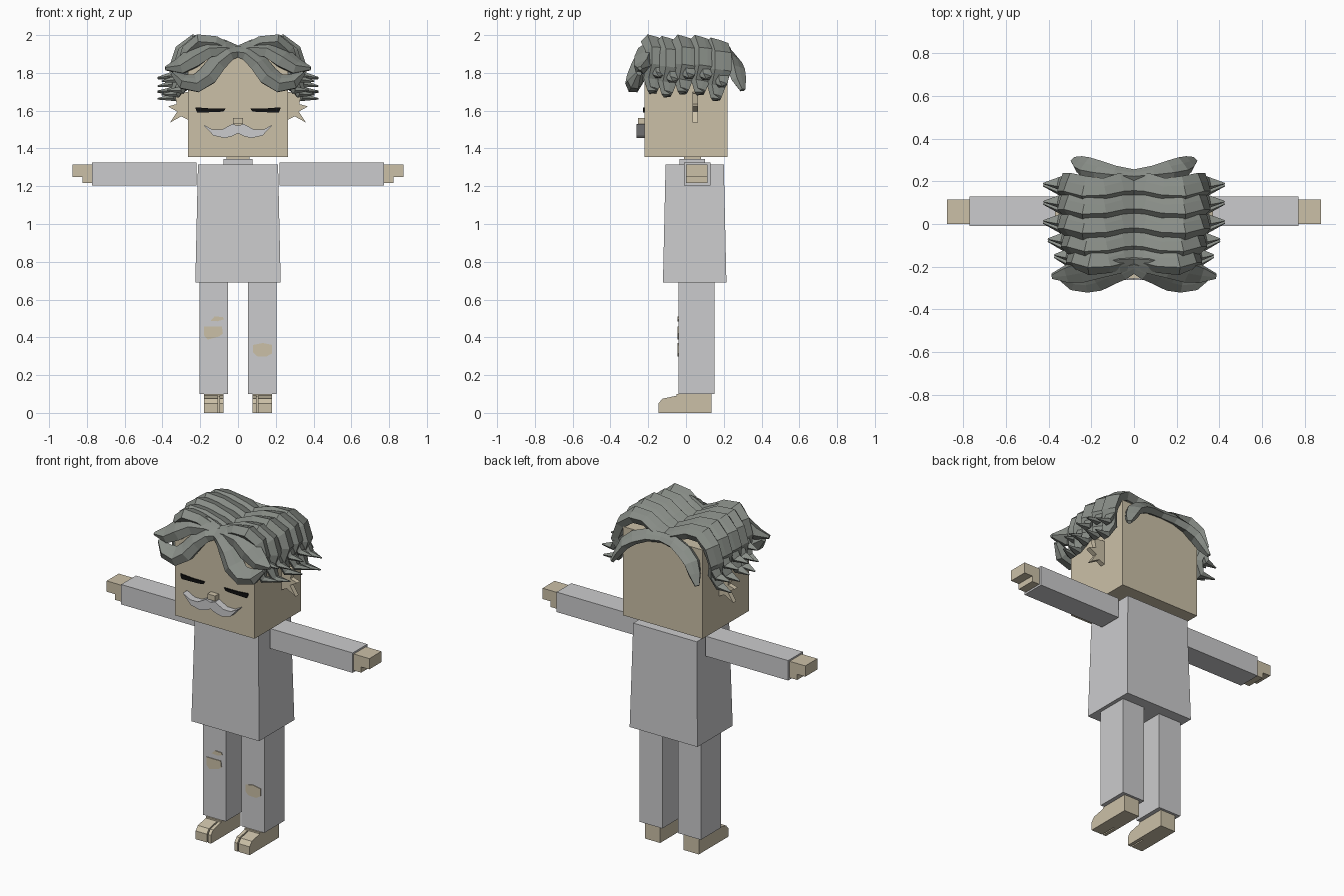
import bpy
import bmesh
from mathutils import Vector

default_cube = bpy.data.objects.get("Cube")
if default_cube:
    bpy.data.objects.remove(default_cube, do_unlink=True)


def make_material(name, colour):
    material = bpy.data.materials.new(name)
    material.use_nodes = True
    material.diffuse_color = (*colour, 1)
    shader = next(n for n in material.node_tree.nodes if n.type == "BSDF_PRINCIPLED")
    shader.inputs["Base Color"].default_value = (*colour, 1)
    shader.inputs["Roughness"].default_value = 0.9
    return material


skin = make_material("skin", (0.6, 0.53, 0.39))
cloth = make_material("pale_grey_cloth", (0.6, 0.6, 0.61))
hair = make_material("dark_grey_hair", (0.25, 0.27, 0.245))
black = make_material("black", (0.005, 0.005, 0.005))


def finish(name, bm, material):
    bmesh.ops.recalc_face_normals(bm, faces=bm.faces)
    mesh = bpy.data.meshes.new(name)
    bm.to_mesh(mesh)
    bm.free()
    mesh.materials.append(material)
    obj = bpy.data.objects.new(name, mesh)
    bpy.context.collection.objects.link(obj)
    return obj


def loft(name, rings, material):
    """Skin a list of equal rings of points and cap both ends."""
    bm = bmesh.new()
    loops = [[bm.verts.new(p) for p in ring] for ring in rings]
    for a, b in zip(loops, loops[1:]):
        for i in range(len(a)):
            j = (i + 1) % len(a)
            bm.faces.new((a[i], a[j], b[j], b[i]))
    bm.faces.new(loops[0])
    bm.faces.new(loops[-1])
    return finish(name, bm, material)


def box(name, x, y, z, material, flare=0):
    """Box from ranges; flare widens the bottom."""
    rings = []
    for height, f in ((z[0], flare), (z[1], 0)):
        x0, x1, y0, y1 = x[0] - f, x[1] + f, y[0] - f, y[1] + f
        rings.append([(x0, y0, height), (x1, y0, height), (x1, y1, height), (x0, y1, height)])
    return loft(name, rings, material)


def front_prism(name, outline, y, material, side=1):
    """Extrude an x-z outline along y."""
    return loft(name, [[(side * px, d, pz) for px, pz in outline] for d in y], material)


def side_prism(name, outline, x, material):
    """Extrude a y-z outline along x."""
    return loft(name, [[(d, py, pz) for py, pz in outline] for d in x], material)


def span(side, a, b):
    return sorted((side * a, side * b))


def lock(name, path, side, hint):
    """Ridged, faceted lock of hair; path items are (x, y, z, width, thickness)."""
    points = [Vector(p[:3]) for p in path]
    rings = []
    for i, (_, _, _, w, t) in enumerate(path):
        tangent = (points[min(i + 1, len(points) - 1)] - points[max(i - 1, 0)]).normalized()
        across = Vector(hint)
        across = (across - tangent * across.dot(tangent)).normalized()
        out = tangent.cross(across)
        section = ((-0.5, 0), (-0.22, 1), (0.15, 0.6), (0.5, 0.1), (0.3, -1), (-0.3, -1))
        ring = [points[i] + across * (u * w) + out * (v * t) for u, v in section]
        rings.append([(side * p.x, p.y, p.z) for p in ring])
    return loft(name, rings, hair)


# Head, neck and body
box("head", (-0.265, 0.265), (-0.22, 0.22), (1.355, 1.89), skin)
box("neck", (-0.06, 0.06), (-0.01, 0.08), (1.3, 1.36), skin)
box("collar", (-0.077, 0.077), (-0.035, 0.1), (1.31, 1.343), cloth)
box("torso", (-0.212, 0.212), (-0.108, 0.2), (0.69, 1.315), cloth, flare=0.014)

# Moustache and nose
half = [(0.03, 1.53), (0.085, 1.5), (0.135, 1.5), (0.185, 1.527),
        (0.13, 1.468), (0.07, 1.455), (0.03, 1.465)]
moustache = [(0, 1.52)] + half + [(0, 1.48)] + [(-x, z) for x, z in reversed(half)]
front_prism("moustache", moustache, (-0.262, -0.219), cloth)
box("nose", (-0.026, 0.026), (-0.255, -0.219), (1.53, 1.562), skin)

for side, label in ((1, "left"), (-1, "right")):
    # Closed eye with ragged lashes
    front_prism(label + "_eye", [(0.065, 1.612), (0.075, 1.597), (0.1, 1.593), (0.215, 1.59),
                                 (0.222, 1.602), (0.226, 1.618), (0.15, 1.612)],
                (-0.228, -0.219), black, side)
    # Jagged ear
    front_prism(label + "_ear", [(0.26, 1.55), (0.3, 1.57), (0.36, 1.537), (0.322, 1.595),
                                 (0.37, 1.622), (0.325, 1.635), (0.335, 1.69), (0.26, 1.7)],
                (0.035, 0.064), skin, side)
    # Sleeve, hand and thumb
    box(label + "_sleeve", span(side, 0.22, 0.772), (-0.01, 0.13), (1.205, 1.325), cloth)
    box(label + "_hand", span(side, 0.765, 0.876), (0, 0.115), (1.25, 1.315), skin)
    box(label + "_fingers", span(side, 0.765, 0.822), (0, 0.115), (1.216, 1.252), skin)
    # Trouser leg
    box(label + "_trouser_leg", span(side, 0.053, 0.204), (-0.04, 0.15), (0.1, 0.695), cloth)
    # Foot with a separate big toe
    box(label + "_heel", span(side, 0.078, 0.18), (-0.05, 0.135), (0, 0.1), skin)
    toe = [(-0.04, 0), (-0.146, 0), (-0.146, 0.05), (-0.125, 0.075), (-0.04, 0.093)]
    side_prism(label + "_big_toe", toe, span(side, 0.078, 0.098), skin)
    side_prism(label + "_toes", toe, span(side, 0.106, 0.18), skin)

# Skin showing through torn knees
plate = (-0.044, -0.039)
front_prism("right_knee_tear", [(-0.18, 0.457), (-0.085, 0.457), (-0.08, 0.42), (-0.1, 0.405),
                                (-0.16, 0.388), (-0.18, 0.41)], plate, skin)
front_prism("right_small_tear", [(-0.145, 0.488), (-0.125, 0.51), (-0.08, 0.508),
                                 (-0.075, 0.495), (-0.11, 0.485)], plate, skin)
front_prism("left_knee_tear", [(0.08, 0.36), (0.13, 0.37), (0.18, 0.36), (0.18, 0.315),
                               (0.15, 0.298), (0.1, 0.3), (0.08, 0.32)], plate, skin)

# Wavy strands falling from the parting: x, z, width, thickness
strand = [(-0.01, 1.895, 0.1, 0.03), (0.06, 1.925, 0.12, 0.03), (0.14, 1.955, 0.11, 0.035),
          (0.23, 1.96, 0.13, 0.038), (0.3, 1.91, 0.12, 0.035), (0.33, 1.83, 0.12, 0.03),
          (0.31, 1.75, 0.1, 0.03), (0.34, 1.69, 0.06, 0.022), (0.425, 1.685, 0.008, 0.004)]
prong = [(0.32, 1.82, 0.08, 0.02), (0.35, 1.765, 0.06, 0.02), (0.425, 1.755, 0.006, 0.004)]
# Each row: y, drop of the tip, reach in x
rows = [(0.17, -0.025, 1.0), (0.085, 0.015, 1.0), (-0.005, 0.02, 1.0),
        (-0.09, 0.0, 0.95), (-0.165, 0.025, 0.88)]
fringe = [(-0.01, -0.2, 1.915, 0.06, 0.02), (0.05, -0.225, 1.905, 0.09, 0.03),
          (0.11, -0.245, 1.85, 0.11, 0.035), (0.16, -0.265, 1.785, 0.12, 0.04),
          (0.22, -0.275, 1.745, 0.11, 0.04), (0.29, -0.27, 1.755, 0.09, 0.035),
          (0.345, -0.25, 1.8, 0.03, 0.015)]
crest = [(-0.01, -0.18, 1.915, 0.06, 0.02), (0.07, -0.195, 1.935, 0.1, 0.03),
         (0.16, -0.21, 1.93, 0.12, 0.035), (0.24, -0.225, 1.88, 0.13, 0.04),
         (0.31, -0.235, 1.835, 0.1, 0.035), (0.385, -0.245, 1.825, 0.02, 0.012)]
nape = [(-0.01, 0.225, 1.9, 0.06, 0.025), (0.09, 0.235, 1.895, 0.08, 0.03),
        (0.17, 0.25, 1.865, 0.1, 0.03), (0.225, 0.265, 1.82, 0.1, 0.03),
        (0.255, 0.28, 1.765, 0.08, 0.025), (0.285, 0.3, 1.71, 0.03, 0.012)]

for side, label in ((1, "left"), (-1, "right")):
    for n, (y, lift, reach) in enumerate(rows):
        path = []
        for i, (x, z, w, t) in enumerate(strand):
            wave = 0.01 * (-1) ** (i // 2)
            path.append((x * reach, y + wave, z + lift * i / len(strand), w, t))
        lock(f"{label}_hair_strand_{n}", path, side, (0, 1, 0))
        path = [(x * reach, y + 0.02, z + lift, w, t) for x, z, w, t in prong]
        lock(f"{label}_hair_flick_{n}", path, side, (0, 1, 0))
    lock(label + "_fringe", fringe, side, (0, 0.5, 0.85))
    lock(label + "_crest", crest, side, (0, 0.6, 0.8))
    lock(label + "_back_lock", nape, side, (0, 0.9, -0.4))
